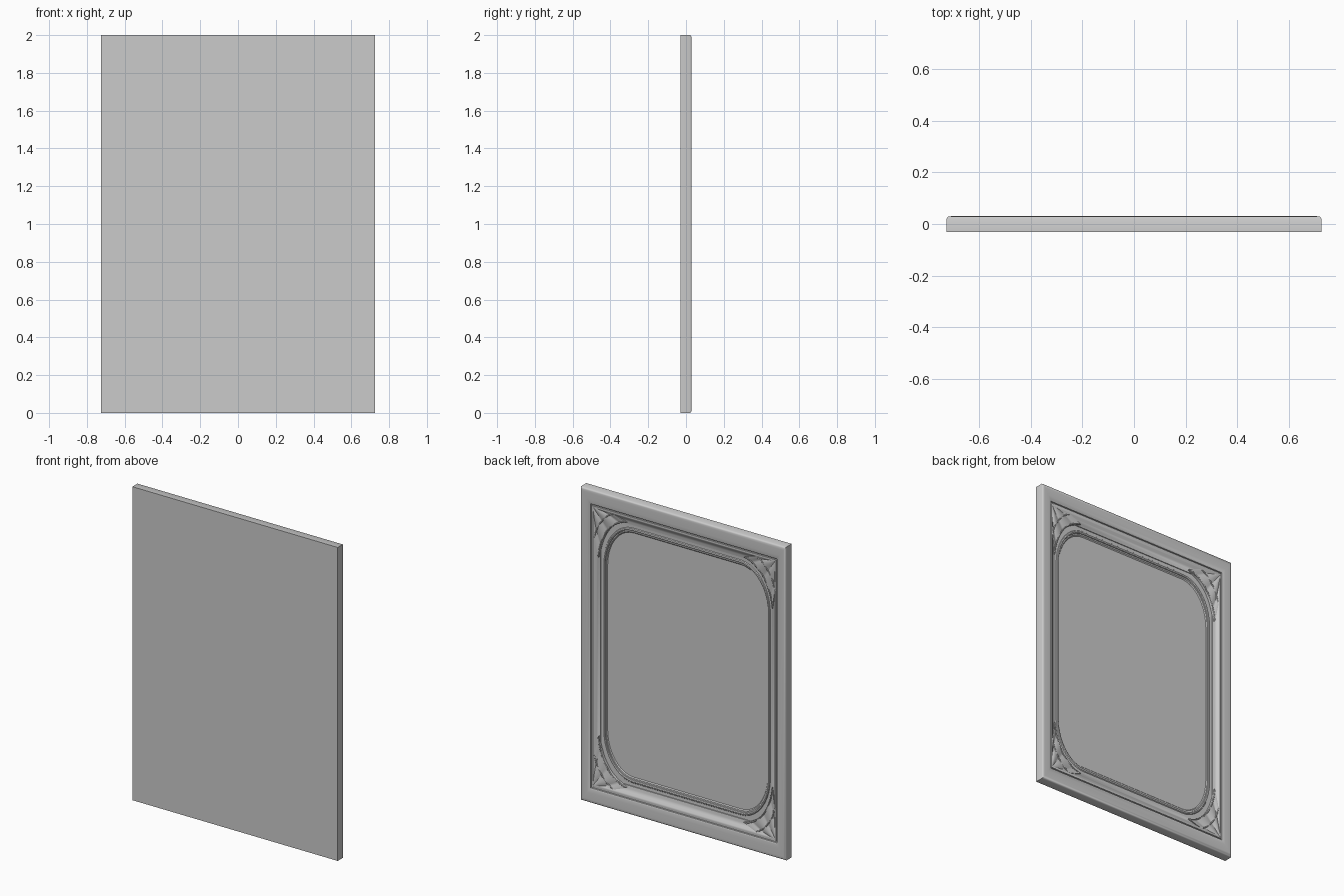
import bpy, bmesh, math

if "Cube" in bpy.data.objects:
    bpy.data.objects.remove(bpy.data.objects["Cube"])

SX = 0.725          # the square design is squeezed in x to make a 1.45 x 2 panel
SEG = 10            # segments per rounded corner


def to_world(a, b, y):
    """Square design coordinates (-1..1) to the standing panel."""
    return (a * SX, y, b + 1.0)


def finish(name, bm, angle=35):
    me = bpy.data.meshes.new(name)
    bm.to_mesh(me)
    bm.free()
    ob = bpy.data.objects.new(name, me)
    bpy.context.collection.objects.link(ob)
    bpy.ops.object.select_all(action='DESELECT')
    ob.select_set(True)
    bpy.context.view_layer.objects.active = ob
    bpy.ops.object.shade_smooth_by_angle(angle=math.radians(angle))
    return ob


def ring(bm, inset, radius, y):
    """Rounded rectangle loop; radius 0 gives sharp mitred corners."""
    c = 1 - inset - radius
    verts = []
    for q, (sx, sz) in enumerate([(1, 1), (-1, 1), (-1, -1), (1, -1)]):
        for i in range(SEG + 1):
            t = (q + i / SEG) * math.pi / 2
            verts.append(bm.verts.new(to_world(sx * c + radius * math.cos(t),
                                               sz * c + radius * math.sin(t), y)))
    return verts


# Frame and panel: (inset, corner radius, y)
profile = [
    (0.0, 0, -0.03), (0.0, 0, 0.021), (0.003, 0, 0.026), (0.010, 0, 0.0295),
    (0.022, 0, 0.03), (0.065, 0, 0.0295), (0.085, 0, 0.027), (0.094, 0, 0.023),
    (0.095, 0, 0.014), (0.103, 0, 0.014), (0.104, 0, 0.019), (0.112, 0, 0.020),
    (0.120, 0, 0.016), (0.132, 0, 0.008), (0.148, 0, 0.001), (0.166, 0, -0.004),
    (0.167, 0, -0.008), (0.180, 0, -0.009),
    # bead round the opening
    (0.186, 0.29, -0.009), (0.190, 0.286, -0.004), (0.198, 0.278, -0.002),
    (0.205, 0.271, -0.005), (0.207, 0.269, -0.010), (0.215, 0.261, -0.011),
    (0.221, 0.255, -0.017),
]
bm = bmesh.new()
rings = [ring(bm, *p) for p in profile]
n = len(rings[0])
for r0, r1 in zip(rings, rings[1:]):
    for i in range(n):
        j = (i + 1) % n
        bm.faces.new((r0[i], r0[j], r1[j], r1[i]))
bm.faces.new(rings[0])
bm.faces.new(rings[-1])
bmesh.ops.remove_doubles(bm, verts=bm.verts, dist=1e-5)
bmesh.ops.recalc_face_normals(bm, faces=bm.faces)
finish("frame_and_panel", bm)


# Corner fans: fluted spandrels spreading from each inner frame corner
APEX, ARM_IN, ARM_OUT, MID = 0.104, 0.155, 0.43, 0.245


def fan_point(t, s):
    """t: 0..1 across the fan, s: 0..1 from the corner to the concave edge."""
    k = 2 * MID - (ARM_IN + ARM_OUT) / 2          # quadratic Bezier control
    edge_u = (1 - t) ** 2 * ARM_IN + 2 * t * (1 - t) * k + t * t * ARM_OUT
    edge_v = (1 - t) ** 2 * ARM_OUT + 2 * t * (1 - t) * k + t * t * ARM_IN
    bow = 0.03 * (2 * t - 1) * math.sin(math.pi * s)
    u = APEX + (edge_u - APEX) * s + min(bow, 0) * 0.5
    v = APEX + (edge_v - APEX) * s - max(bow, 0) * 0.5
    return max(u, APEX), max(v, APEX)


def fan_height(t, s):
    flute = 0.006 * abs(math.cos(3 * math.pi * t)) * min(1, 2.5 * s)
    return 0.020 - 0.017 * s ** 0.9 + flute


def make_fan(name, sx, sz):
    bm = bmesh.new()
    nt, ns = 36, 10

    def vert(t, s, y):
        u, v = fan_point(t, s)
        return bm.verts.new(to_world(sx * (1 - u), sz * (1 - v), y))

    rows = [[vert(i / nt, j / ns, fan_height(i / nt, j / ns)) for i in range(nt + 1)]
            for j in range(ns + 1)]
    floor = [[vert(i / nt, j / ns, -0.012) for i in range(nt + 1)]
             for j in range(ns + 1)]
    for j in range(ns):
        for i in range(nt):
            for g in (rows, floor):
                bm.faces.new((g[j][i], g[j][i + 1], g[j + 1][i + 1], g[j + 1][i]))
        for i in (0, nt):
            bm.faces.new((rows[j][i], rows[j + 1][i], floor[j + 1][i], floor[j][i]))
    for i in range(nt):
        bm.faces.new((rows[-1][i], rows[-1][i + 1], floor[-1][i + 1], floor[-1][i]))
    bmesh.ops.remove_doubles(bm, verts=bm.verts, dist=1e-5)
    bmesh.ops.recalc_face_normals(bm, faces=bm.faces)
    finish(name, bm)


def make_ribs(name, sx, sz):
    """Slim arched ribs crossing each fan."""
    cu = bpy.data.curves.new(name, 'CURVE')
    cu.dimensions = '3D'
    cu.bevel_depth = 0.004
    cu.bevel_resolution = 1
    cu.use_fill_caps = True
    for s in (0.62, 0.97):
        sp = cu.splines.new('POLY')
        sp.points.add(24)
        for i, p in enumerate(sp.points):
            u, v = fan_point(i / 24, s)
            p.co = (*to_world(sx * (1 - u), sz * (1 - v), 0.023 - 0.017 * s ** 0.9), 1)
    ob = bpy.data.objects.new(name, cu)
    bpy.context.collection.objects.link(ob)


for sx, side in ((1, "right"), (-1, "left")):
    for sz, level in ((1, "top"), (-1, "bottom")):
        make_fan(f"corner_fan_{level}_{side}", sx, sz)
        make_ribs(f"corner_ribs_{level}_{side}", sx, sz)
